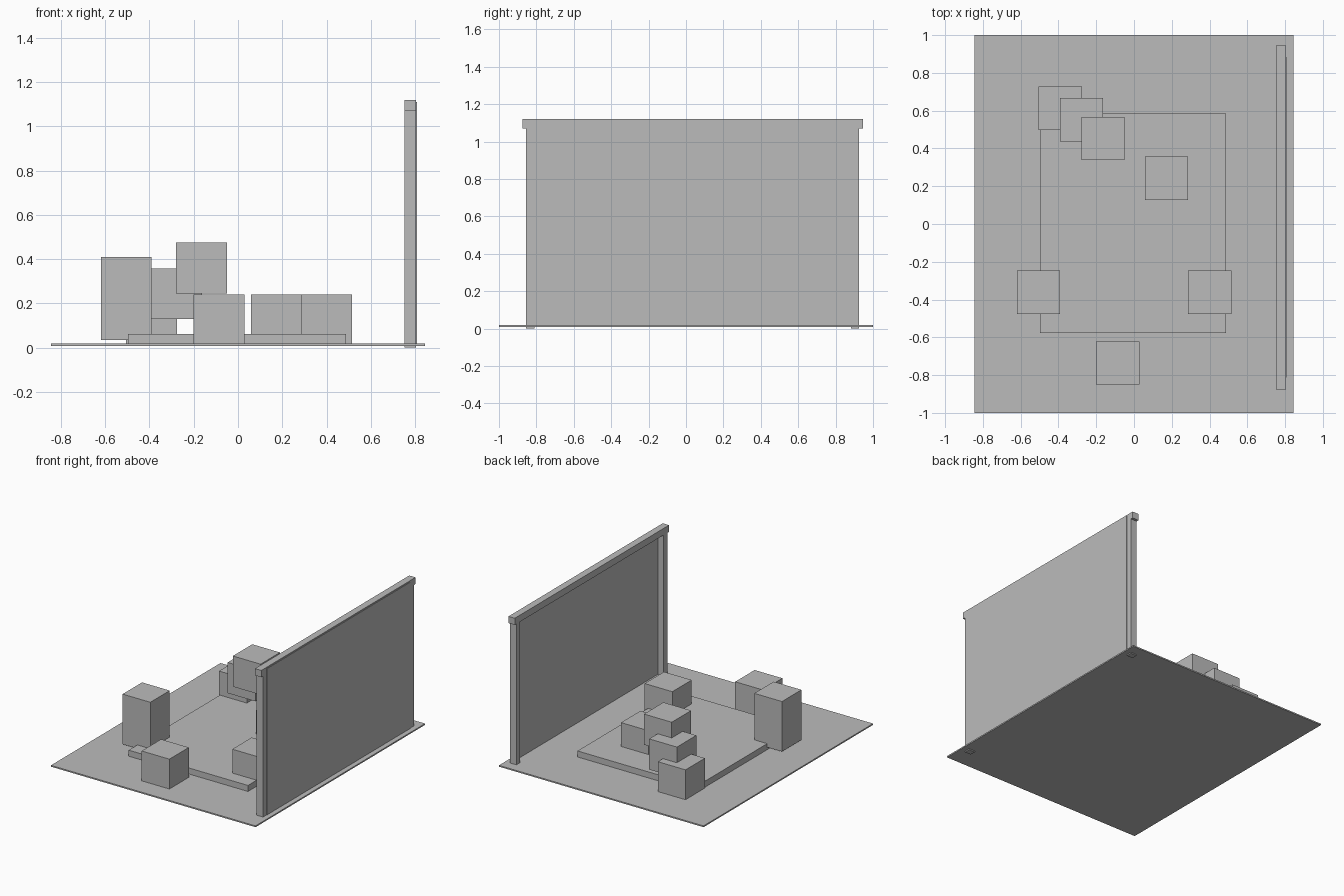
import bpy

cube = bpy.data.objects.get("Cube")
if cube:
    bpy.data.objects.remove(cube, do_unlink=True)

grey = bpy.data.materials.new("plain_grey")
grey.use_nodes = True
GREY = (0.5, 0.5, 0.5, 1)
grey.diffuse_color = GREY
grey.node_tree.nodes["Principled BSDF"].inputs["Base Color"].default_value = GREY


def box(name, x, y, z):
    """Flat-sided box from its (low, high) extent on each axis."""
    bpy.ops.mesh.primitive_cube_add(size=1)
    ob = bpy.context.object
    ob.name = name
    ob.location = [(a + b) / 2 for a, b in (x, y, z)]
    ob.scale = [b - a for a, b in (x, y, z)]
    ob.data.materials.append(grey)
    return ob


SIDE = 0.229


def crate(name, x, y, bottom, height=SIDE):
    """Square block placed by its low corner."""
    return box(name, (x, x + SIDE), (y, y + SIDE), (bottom, bottom + height))


# Ground and low platform
box("floor", (-0.845, 0.845), (-1, 1), (0.008, 0.018))
box("platform", (-0.498, 0.487), (-0.578, 0.585), (0.012, 0.063))

# Framed wall along the left side
POST_X = (0.753, 0.805)
box("front_post", POST_X, (-0.855, -0.81), (0, 1.072))
box("back_post", POST_X, (0.882, 0.926), (0, 1.072))
box("top_beam", POST_X, (-0.875, 0.945), (1.07, 1.12))
box("wall_panel", (0.8, 0.808), (-0.812, 0.884), (0.01, 1.11))

# Three overlapping blocks climbing like stairs
for i in range(3):
    crate(f"stair_block_{i + 1}", -0.505 + 0.113 * i, 0.498 - 0.08 * i + 0.02 * (i == 1),
          0.012 + 0.117 * i)

# Separate blocks and the raised tall block
crate("centre_block", 0.058, 0.128, 0.012)
crate("left_block", 0.286, -0.476, 0.012)
crate("front_block", -0.2, -0.851, 0.012)
crate("tall_block", -0.62, -0.476, 0.036, 0.374)
